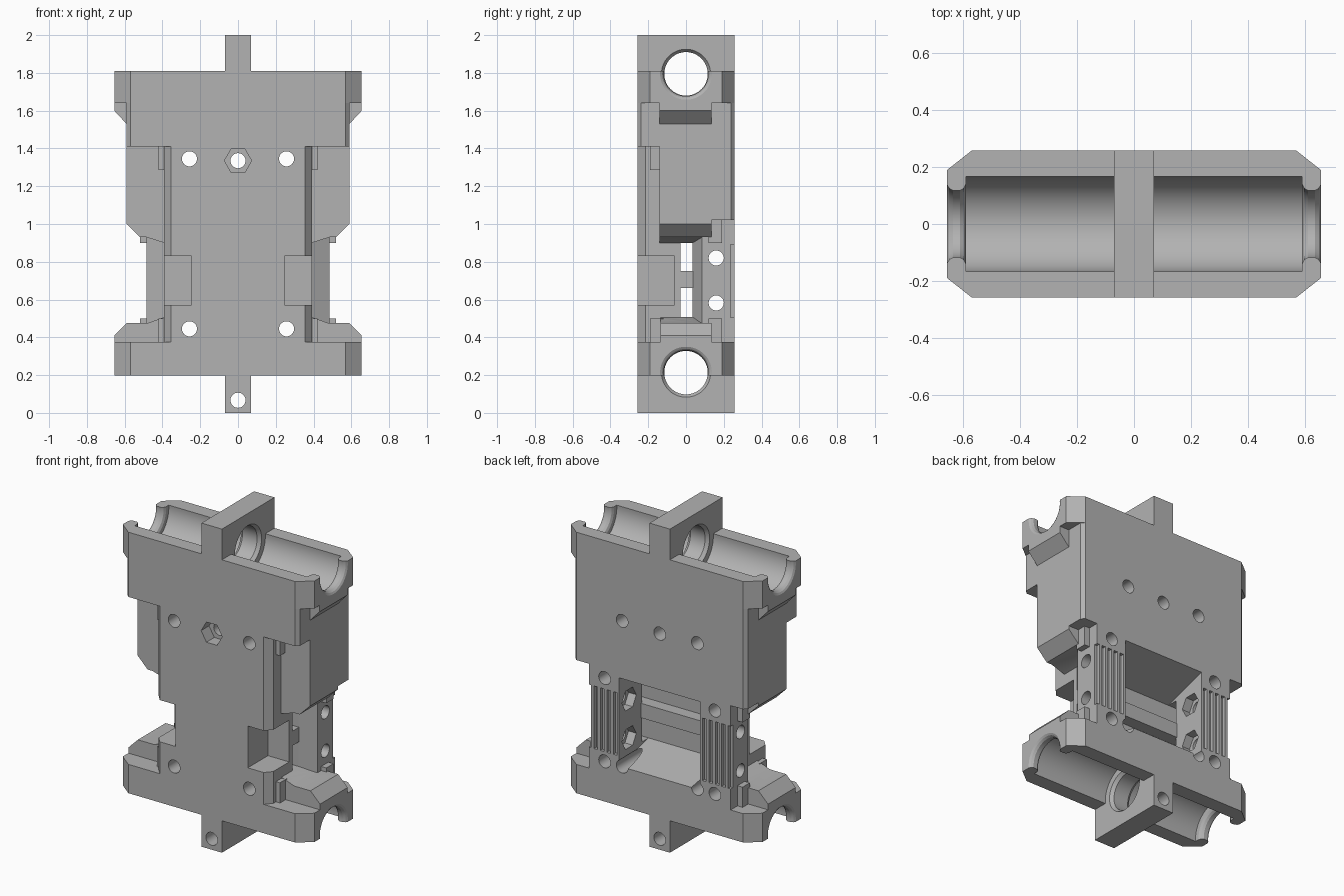
import bpy, bmesh
from math import cos, sin, tau, radians

if "Cube" in bpy.data.objects:
    bpy.data.objects.remove(bpy.data.objects["Cube"])

gray = bpy.data.materials.new("plain gray")
gray.use_nodes = True
gray.diffuse_color = (0.45, 0.45, 0.45, 1)
gray.node_tree.nodes["Principled BSDF"].inputs["Base Color"].default_value = gray.diffuse_color


def finish(bm, name):
    bmesh.ops.recalc_face_normals(bm, faces=bm.faces)
    mesh = bpy.data.meshes.new(name)
    bm.to_mesh(mesh)
    bm.free()
    mesh.materials.append(gray)
    ob = bpy.data.objects.new(name, mesh)
    bpy.context.collection.objects.link(ob)
    return ob


def prism(name, axis, pts, lo, hi):
    """Extrude a 2D outline along an axis (x: y,z  y: x,z  z: x,y)."""
    place = {"x": lambda p, d: (d, p[0], p[1]),
             "y": lambda p, d: (p[0], d, p[1]),
             "z": lambda p, d: (p[0], p[1], d)}[axis]
    bm = bmesh.new()
    a = [bm.verts.new(place(p, lo)) for p in pts]
    b = [bm.verts.new(place(p, hi)) for p in pts]
    bm.faces.new(a)
    bm.faces.new(b)
    n = len(pts)
    for i in range(n):
        j = (i + 1) % n
        bm.faces.new((a[i], a[j], b[j], b[i]))
    return finish(bm, name)


def box(name, x, y, z):
    return prism(name, "z", [(x[0], y[0]), (x[1], y[0]), (x[1], y[1]), (x[0], y[1])], *z)


def ngon(c, r, n=32):
    return [(c[0] + r * cos(tau * i / n), c[1] + r * sin(tau * i / n)) for i in range(n)]


def mirror(pts):
    """Close a half outline by reflecting it in the first coordinate."""
    return pts + [(-x, y) for x, y in reversed(pts)]


def lathe_x(name, profile, z, n=64):
    """Revolve (x, radius) points around a horizontal axis along x."""
    bm = bmesh.new()
    rings = [[bm.verts.new((x, p[0], p[1])) for p in ngon((0, z), r, n)] for x, r in profile]
    for a, b in zip(rings, rings[1:]):
        for i in range(n):
            j = (i + 1) % n
            bm.faces.new((a[i], a[j], b[j], b[i]))
    bm.faces.new(rings[0])
    bm.faces.new(rings[-1])
    return finish(bm, name)


def chamfered(name, x, c, d, z):
    """Block with its four vertical corners chamfered."""
    y = 0.257
    return prism(name, "z", mirror([(x - c, -y), (x, d - y), (x, y - d), (x - c, y)]), *z)


def span(s, a, b):
    return sorted((s * a, s * b))


# Solid parts
lower_profile = [(0.57, 0.21), (0.655, 0.21), (0.655, 0.41), (0.59, 0.475), (0.48, 0.475), (0.39, 0.507)]
upper_profile = [(0.39, 0.9), (0.485, 0.93), (0.52, 0.93), (0.59, 1.0), (0.59, 1.53), (0.655, 1.6), (0.655, 1.7)]
body = chamfered("carriage_body", 0.655, 0.085, 0.067, (1.64, 1.81))
adds = [
    chamfered("upper_front", 0.59, 0.02, 0.02, (1.41, 1.65)),
    prism("upper_core", "y", mirror(upper_profile), -0.14, 0.135),
    prism("upper_back", "z", mirror([(0.59, 0.1), (0.59, 0.237), (0.57, 0.257)]), 1.02, 1.6),
    chamfered("lower_clamp", 0.655, 0.085, 0.067, (0.197, 0.375)),
    prism("lower_core", "y", mirror(lower_profile), -0.135, 0.135),
    prism("front_plate", "z", mirror([(0.355, -0.257), (0.392, -0.215), (0.392, -0.03)]), 0.36, 1.42),
    prism("belt_wall", "z", mirror([(0.39, 0.035), (0.485, 0.085), (0.485, 0.257)]), 0.36, 1.1),
    box("middle_tab", (-0.07, 0.07), (-0.257, 0.257), (0, 2)),
]
for s in (1, -1):
    adds += [
        box("front_post", span(s, 0.36, 0.42), (-0.19, -0.12), (0.36, 0.5)),
        box("back_post", span(s, 0.45, 0.52), (0.12, 0.19), (0.36, 0.5)),
        box("upper_back_post", span(s, 0.45, 0.52), (0.12, 0.19), (0.9, 1.1)),
        box("upper_front_post", span(s, 0.36, 0.42), (-0.19, -0.12), (1.285, 1.45)),
    ]

# Bearing bores
half = [(0.05, 0.115), (0.07, 0.13), (0.0701, 0.167), (0.59, 0.167), (0.5901, 0.14),
        (0.597, 0.126), (0.61, 0.118), (0.635, 0.118), (0.648, 0.126), (0.66, 0.145)]
bore = [(-x, r) for x, r in reversed(half)] + half
cuts = [lathe_x("upper_bore", bore, 1.795), lathe_x("lower_bore", bore, 0.213)]

# Back window, tapering inward
cuts.append(prism("back_window", "x",
                  [(-0.03, 0.507), (0.27, 0.44), (0.27, 0.992), (-0.03, 0.9)], -0.277, 0.277))

# Screw holes and nut traps
cuts += [
    prism("centre_hole", "y", ngon((0, 1.335), 0.04), -0.3, 0.3),
    prism("centre_nut", "y", ngon((0, 1.335), 0.072, 6), -0.3, -0.18),
    prism("tab_hole", "y", ngon((0, 0.067), 0.04), -0.3, 0.3),
]
for s in (1, -1):
    for z in (0.445, 1.345):
        cuts.append(prism("through_hole", "y", ngon((s * 0.257, z), 0.04), -0.3, 0.3))
    for z in (0.445, 0.96):
        cuts.append(prism("back_hole", "y", ngon((s * 0.377, z), 0.04), 0.09, 0.3))
    for z in (0.582, 0.82):
        cuts.append(prism("side_hole", "x", ngon((0.16, z), 0.04), *span(s, 0.25, 0.6)))
        cuts.append(prism("side_nut", "x", ngon((0.16, z), 0.07, 6), *span(s, 0.25, 0.33)))
    # Front notch and belt grooves
    cuts.append(box("front_notch", span(s, 0.247, 0.45), (-0.3, -0.06), (0.572, 0.83)))
    for i in range(5):
        x = 0.292 + 0.044 * i
        cuts.append(box("belt_groove", span(s, x, x + 0.025), (0.235, 0.3), (0.505, 0.892)))

# Rib between the two belt channels
rib = box("belt_rib", (-0.392, 0.392), (-0.04, 0.045), (0.66, 0.75))

bpy.context.view_layer.objects.active = body
for operation, parts in (("UNION", adds), ("DIFFERENCE", cuts), ("UNION", [rib])):
    for part in parts:
        mod = body.modifiers.new(part.name, "BOOLEAN")
        mod.solver = "EXACT"
        mod.operation = operation
        mod.object = part
        bpy.ops.object.modifier_apply(modifier=mod.name)
        bpy.data.objects.remove(part)

# Smooth bores, crisp edges
bpy.ops.object.select_all(action="DESELECT")
body.select_set(True)
bpy.ops.object.shade_smooth_by_angle(angle=radians(25))
